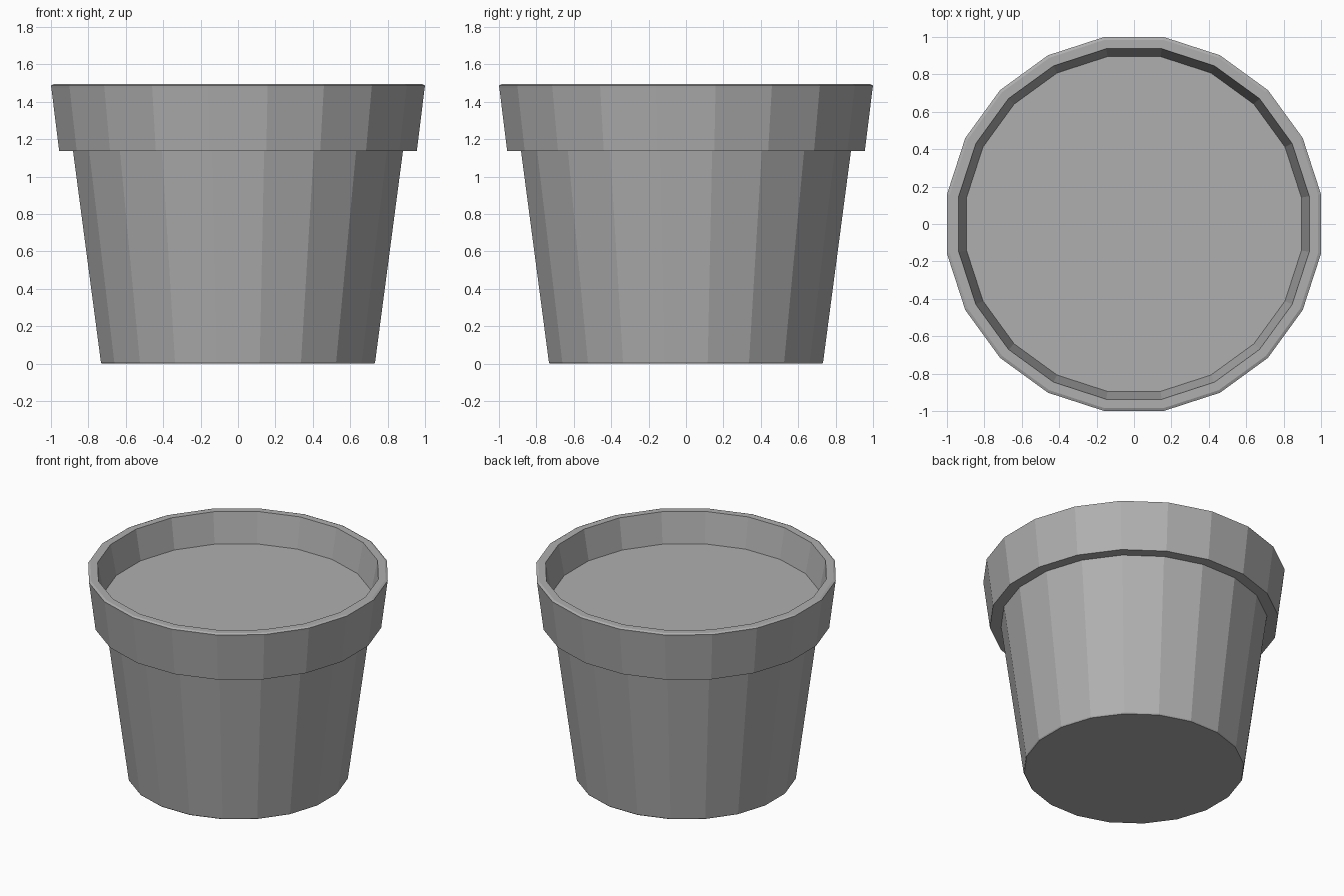
import bpy, bmesh, math

if "Cube" in bpy.data.objects:
    bpy.data.objects.remove(bpy.data.objects["Cube"])

SIDES = 20

# Mid-grey surface shared by pot and soil
grey = bpy.data.materials.new("mid_grey")
grey.diffuse_color = (0.43, 0.43, 0.43, 1)
grey.use_nodes = True
grey.node_tree.nodes["Principled BSDF"].inputs["Base Color"].default_value = grey.diffuse_color


def ring(bm, radius, z):
    # radius is measured to the middle of a flat side
    r = radius / math.cos(math.pi / SIDES)
    return [bm.verts.new((r * math.cos((i + 0.5) * math.tau / SIDES),
                          r * math.sin((i + 0.5) * math.tau / SIDES), z))
            for i in range(SIDES)]


def lathe(name, profile, cap_first=False, cap_last=False):
    bm = bmesh.new()
    rings = [ring(bm, r, z) for r, z in profile]
    for a, b in zip(rings, rings[1:]):
        for i in range(SIDES):
            j = (i + 1) % SIDES
            bm.faces.new((a[i], a[j], b[j], b[i]))
    if cap_first:
        bm.faces.new(rings[0][::-1])
    if cap_last:
        bm.faces.new(rings[-1])
    mesh = bpy.data.meshes.new(name)
    bm.to_mesh(mesh)
    bm.free()
    mesh.materials.append(grey)
    obj = bpy.data.objects.new(name, mesh)
    bpy.context.collection.objects.link(obj)
    return obj


# Tapered pot with overhanging collar and inner lip
lathe("pot", [(0.728, 0.0), (0.733, 0.008), (0.882, 1.137), (0.956, 1.137),
              (0.998, 1.475), (1.0, 1.488), (0.985, 1.495), (0.937, 1.495),
              (0.895, 1.275)], cap_first=True)

# Soil surface inside the rim
lathe("soil", [(0.895, 1.275)], cap_last=True)
